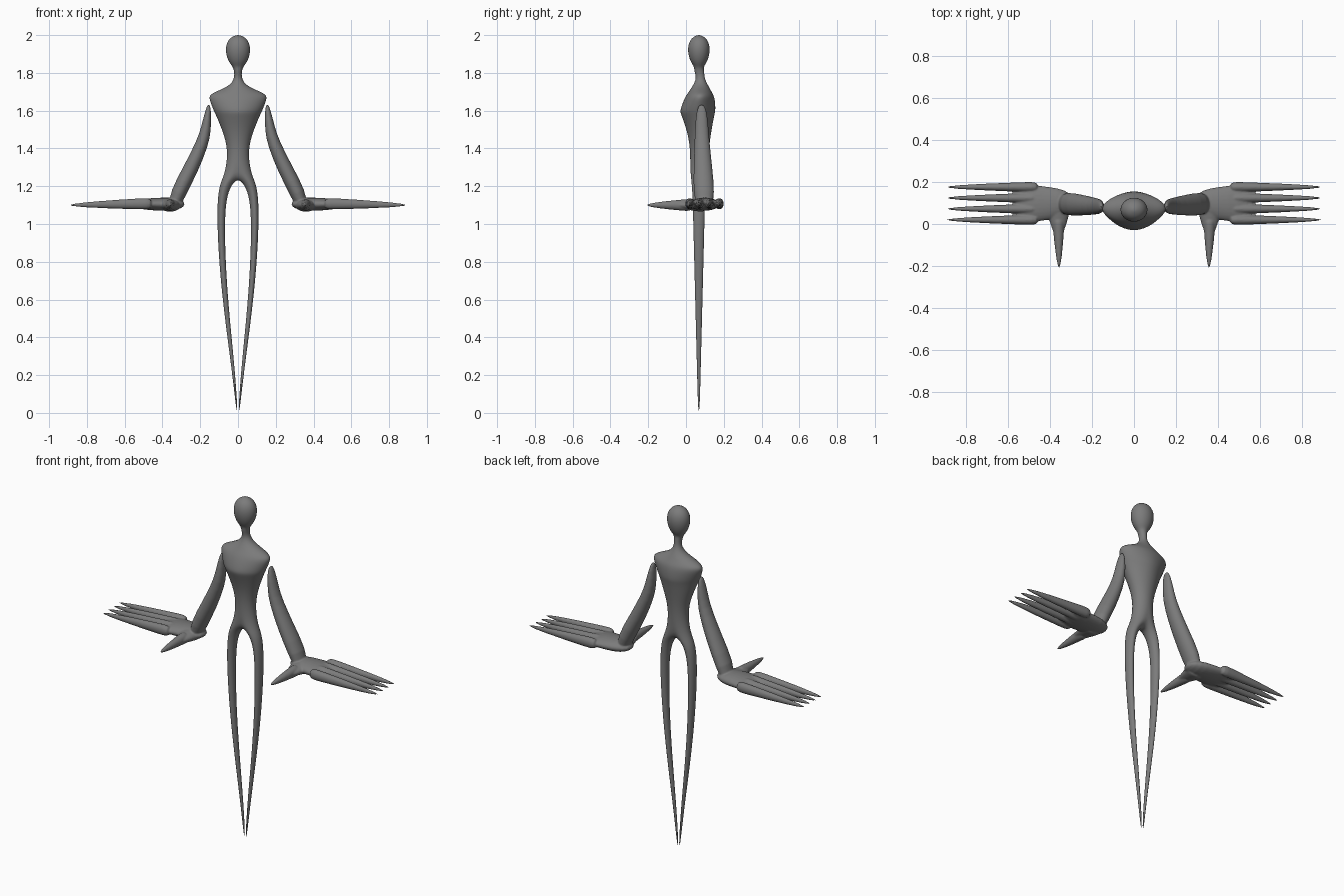
import bpy, bmesh
from math import sin, cos, pi, radians
from mathutils import Vector

if "Cube" in bpy.data.objects:
    bpy.data.objects.remove(bpy.data.objects["Cube"])

grey = bpy.data.materials.new("clay grey")
grey.use_nodes = True
grey.diffuse_color = (0.2, 0.2, 0.2, 1)
grey.node_tree.nodes["Principled BSDF"].inputs["Base Color"].default_value = grey.diffuse_color


def finish(bm, name):
    """Turn a bmesh into a smooth shaded object in the scene."""
    bmesh.ops.recalc_face_normals(bm, faces=bm.faces)
    mesh = bpy.data.meshes.new(name)
    bm.to_mesh(mesh)
    bm.free()
    mesh.materials.append(grey)
    mesh.shade_smooth()
    obj = bpy.data.objects.new(name, mesh)
    bpy.context.collection.objects.link(obj)
    return obj


def bridge(bm, lower, upper, closed):
    """Join two rings of vertices with quads."""
    count = len(lower)
    for i in range(count if closed else count - 1):
        j = (i + 1) % count
        bm.faces.new((lower[i], lower[j], upper[j], upper[i]))


def level_ring(bm, centre, width, depth, angles, pinch=1):
    """Horizontal elliptical ring; a pinch above one points its sides."""
    def shaped(value):
        return abs(value) ** pinch * (1 if value > 0 else -1)

    swell = 1.03  # makes up for the rounding of the subdivision
    return [bm.verts.new(Vector(centre) + swell * Vector((
        width * shaped(round(cos(a), 6)), depth * shaped(round(sin(a), 6)), 0)))
        for a in angles]


# Torso, built as one half: height, half width, middle y, half depth
torso = [
    (1.28, .064, .07, .048),
    (1.4, .052, .072, .048),
    (1.5, .083, .07, .065),
    (1.58, .118, .062, .088),
    (1.6, .128, .062, .094),
    (1.65, .148, .07, .084),
    (1.68, .154, .074, .073),
    (1.7, .12, .075, .06),
    (1.73, .045, .077, .042),
    (1.77, .018, .077, .02),
    (1.81, .02, .07, .026),
]

# Egg shaped head carries on from the neck
head = []
for degrees in range(-60, 90, 20):
    a = radians(degrees)
    egg = cos(a) * (1 + sin(a) / 6)
    head.append((1.91 + .09 * sin(a), .064 * egg, .068, .057 * egg))

half_turn = [radians(-90 + 22.5 * i) for i in range(9)]
full_turn = half_turn + [radians(a) for a in (135, 180, 225)]

bm = bmesh.new()
rings = []
for z, width, y, depth in torso + head:
    pinch = 1.12 if width > .1 else 1
    rings.append(level_ring(bm, (0, y, z), width, depth, half_turn, pinch))
for lower, upper in zip(rings, rings[1:]):
    bridge(bm, lower, upper, False)
crown = bm.verts.new((0, .068, 2))
for a, b in zip(rings[-1], rings[-1][1:]):
    bm.faces.new((a, b, crown))

# Leg: the hip half ring closed by a crotch strip, then a tapering bowed limb
# Rows hold height, middle x, half width, half depth
leg = [(1.22, .058, .034, .039), (1.16, .08, .025, .034)]
for step in range(10, -1, -2):
    s = step / 10
    leg.append((1.05 * s, .004 + .086 * sin(s * pi / 2) ** 1.3,
                .003 + .018 * s ** .8, .004 + .027 * s))

previous = rings[0] + [bm.verts.new((0, .07 + y, 1.235)) for y in (.02, 0, -.02)]
for z, x, width, depth in leg:
    ring = level_ring(bm, (x, .068, z), width, depth, full_turn)
    bridge(bm, previous, ring, True)
    previous = ring
bm.faces.new(previous)

body = finish(bm, "body")
mirror = body.modifiers.new("mirror", "MIRROR")
mirror.merge_threshold = .0005
subdivide = body.modifiers.new("subdivide", "SUBSURF")
subdivide.levels = subdivide.render_levels = 2


def tube(bm, axis, rows, sides=12):
    """Capped tube through rows of (point, radius along axis, radius across)."""
    points = [Vector(row[0]) for row in rows]
    u = Vector(axis)
    rings = []
    for i, (point, along, across) in enumerate(rows):
        tangent = points[min(i + 1, len(points) - 1)] - points[max(i - 1, 0)]
        w = tangent.cross(u).normalized()
        turn = [2 * pi * k / sides for k in range(sides)]
        rings.append([bm.verts.new(Vector(point) + u * along * cos(a) + w * across * sin(a))
                      for a in turn])
    for lower, upper in zip(rings, rings[1:]):
        bridge(bm, lower, upper, True)
    bm.faces.new(rings[0])
    bm.faces.new(rings[-1])


def spike(bm, axis, start, end, radius, flatness):
    """Rounded taper from start to a pointed end."""
    rows = []
    for t in (0, .15, .4, .6, .8, .93, 1):
        r = .002 + radius * (1 - t) ** .6
        rows.append((Vector(start).lerp(Vector(end), t), r, r * flatness))
    tube(bm, axis, rows)


across_hand, along_hand = (0, 1, 0), (1, 0, 0)
bm = bmesh.new()

# Arm from shoulder to heel of the hand: x, height, half depth, half width
arm = [
    (.155, 1.635, .012, .005),
    (.157, 1.6, .03, .017),
    (.17, 1.5, .038, .029),
    (.187, 1.43, .042, .035),
    (.25, 1.29, .052, .042),
    (.32, 1.16, .06, .044),
    (.345, 1.07, .04, .028),
]
tube(bm, across_hand, [((x, .07 + .08 * x, z), d, w) for x, z, d, w in arm])

# Palm: x, half width, half thickness
palm = [(.28, .03, .012), (.33, .07, .036), (.4, .082, .037), (.5, .095, .032), (.58, .08, .01)]
tube(bm, across_hand, [((x, .098, 1.105), w, t) for x, w, t in palm])

# Fingers
for i in range(4):
    y = .098 + .052 * (i - 1.5)
    spike(bm, across_hand, (.45, y, 1.108), (.895, y, 1.1), .025, 1.25)

# Thumb and the web at its root
spike(bm, along_hand, (.36, .03, 1.1), (.357, -.21, 1.1), .03, 1.1)
spike(bm, along_hand, (.36, .1, 1.1), (.36, -.07, 1.1), .065, .6)

# Fuse the limb into one skin, soften the joins and mirror it
arms = finish(bm, "arms_and_hands")
arms.modifiers.new("round", "SUBSURF").levels = 1
fuse = arms.modifiers.new("fuse", "REMESH")
fuse.mode = "VOXEL"
fuse.voxel_size = .004
fuse.use_smooth_shade = True
soften = arms.modifiers.new("soften", "SMOOTH")
soften.iterations = 8
arms.modifiers.new("mirror", "MIRROR").use_mirror_merge = False
